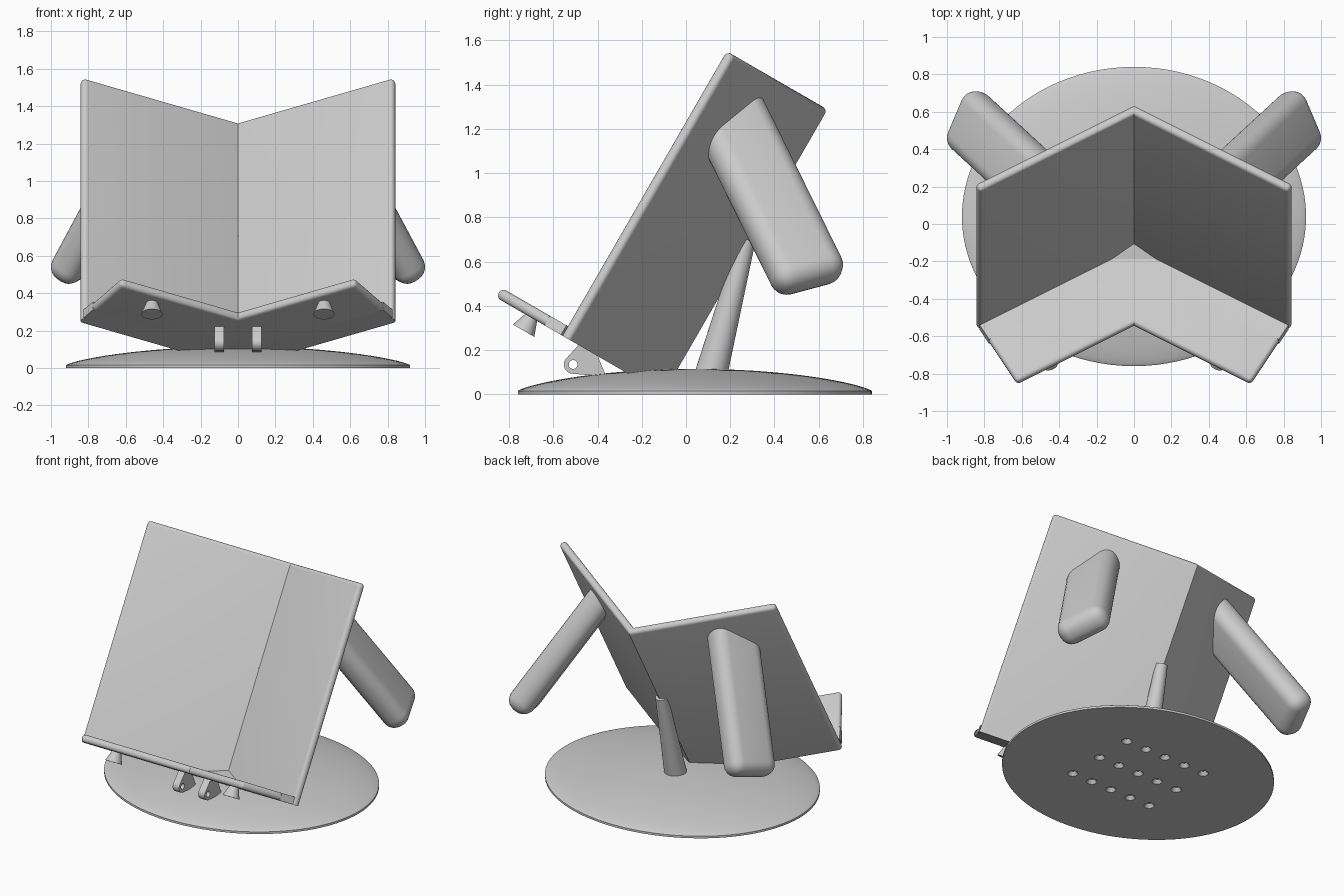
import bpy, bmesh, math
from mathutils import Vector, Matrix

if "Cube" in bpy.data.objects:
    bpy.data.objects.remove(bpy.data.objects["Cube"], do_unlink=True)

grey = bpy.data.materials.new("plain_grey")
grey.use_nodes = True
COLOUR = (0.6, 0.6, 0.6, 1)
grey.diffuse_color = COLOUR
grey.node_tree.nodes["Principled BSDF"].inputs["Base Color"].default_value = COLOUR

# Reading frame: leans back 30 degrees; columns are across, backwards, upwards
LEAN = Matrix.Rotation(math.radians(-30), 3, 'X')
S, C = 0.5, math.sqrt(3) / 2
SPINE = -0.09          # rear of the spine, measured backwards
HALF = 0.85            # half width at the rear corners
LOW, FLOOR, TOP = -0.05, 0.0, 1.435
THICK = 0.05


def activate(obj):
    bpy.ops.object.select_all(action='DESELECT')
    obj.select_set(True)
    bpy.context.view_layer.objects.active = obj


def finish(obj, mirror=False, smooth=True):
    obj.data.materials.append(grey)
    activate(obj)
    if mirror:
        obj.modifiers.new("mirror", 'MIRROR')
        bpy.ops.object.modifier_apply(modifier="mirror")
    if smooth:
        bpy.ops.object.shade_smooth_by_angle(angle=math.radians(35))
    return obj


def from_bmesh(name, bm):
    bmesh.ops.recalc_face_normals(bm, faces=bm.faces)
    mesh = bpy.data.meshes.new(name)
    bm.to_mesh(mesh)
    bm.free()
    obj = bpy.data.objects.new(name, mesh)
    bpy.context.collection.objects.link(obj)
    return obj


def cone(bm, start, end, r1, r2, segments=32):
    """Tapered cylinder between two points."""
    start, end = Vector(start), Vector(end)
    axis = end - start
    mat = Matrix.Translation((start + end) / 2) @ axis.to_track_quat('Z', 'Y').to_matrix().to_4x4()
    bmesh.ops.create_cone(bm, cap_ends=True, segments=segments, radius1=r1,
                          radius2=r2, depth=axis.length, matrix=mat)


def folded_panel(name, near, far, low, high, rounded):
    """Mirrored V-shaped slab; near and far are distances in front of the rear face."""
    bm = bmesh.new()

    def corner(depth, outer, up):
        if outer:
            return Vector((HALF - depth * S, SPINE - HALF * S / C - depth * C, up))
        return Vector((0, SPINE - depth / C, up))

    plan = [(near, 0), (near, 1), (far, 1), (far, 0)]
    rings = [[bm.verts.new(corner(d, o, u)) for d, o in plan] for u in (low, high)]
    bm.faces.new(rings[0])
    bm.faces.new(rings[1])
    for i in range(1, 4):
        bm.faces.new((rings[0][i - 1], rings[0][i], rings[1][i], rings[1][i - 1]))
    tags = {}
    for u, ring in zip(("low", "high"), rings):
        for vert, (d, o) in zip(ring, plan):
            tags[vert] = {u, "far" if d == far else "near", "outer" if o else "inner"}
    edges = [e for e in bm.edges if rounded(tags[e.verts[0]] & tags[e.verts[1]])]
    if edges:
        bmesh.ops.bevel(bm, geom=edges, offset=0.022, segments=4, profile=0.5, affect='EDGES')
    bmesh.ops.transform(bm, matrix=LEAN.to_4x4(), verts=bm.verts)
    finish(from_bmesh(name, bm), mirror=True)


# Folded back rest and the ledge in front of it
folded_panel("back_rest", 0, THICK, LOW, TOP,
             lambda t: "inner" not in t and "low" not in t)
folded_panel("ledge_root", THICK, 0.15, LOW, FLOOR, lambda t: False)
folded_panel("ledge_lip", 0.15, 0.45, LOW, FLOOR,
             lambda t: "inner" not in t and "near" not in t)

# Side handles: rounded bars whose inner ends are trimmed to the back rest
normal = LEAN @ Vector((S, C, 0))
direction = (C * normal - S * (LEAN @ Vector((0, 0, 1)))).normalized()
wide = Vector((-0.379, 0.894, 0.238))
wide = (wide - wide.dot(direction) * direction).normalized()
thin = direction.cross(wide)
RADIUS = 0.08
tip = Vector((0.876, 0.543, 0.558)) + direction * RADIUS
length = 0.9
bm = bmesh.new()
bmesh.ops.create_cube(bm, size=1)
for v in bm.verts:
    v.co = Vector((v.co.x * 0.35, v.co.y * 0.18, (v.co.z - 0.5) * length))
bmesh.ops.bevel(bm, geom=[e for e in bm.edges if max(v.co.z for v in e.verts) > -0.5],
                offset=RADIUS, segments=6, profile=0.5, affect='EDGES')
plane = normal.dot(LEAN @ Vector((0, SPINE, 0))) - THICK / 2
for v in bm.verts:
    inner_end = v.co.z < -length / 2
    v.co = tip + wide * v.co.x + thin * v.co.y + direction * v.co.z
    if inner_end:
        v.co += direction * (plane - normal.dot(v.co)) / normal.dot(direction)
finish(from_bmesh("side_handles", bm), mirror=True)

# Small flared cups under the ledge
bm = bmesh.new()
cone(bm, LEAN @ Vector((0.46, -0.78, LOW + 0.01)), LEAN @ Vector((0.46, -0.78, -0.118)),
     0.028, 0.056)
finish(from_bmesh("ledge_cups", bm), mirror=True)

# Hinge lugs with a pin hole
hub = Vector((-0.51, 0.135))
curve = bpy.data.curves.new("hinge_lugs", 'CURVE')
curve.dimensions = '2D'
curve.fill_mode = 'BOTH'
curve.extrude = 0.025


def arc(radius, first, last, steps):
    return [hub + radius * Vector((math.cos(a), math.sin(a))) for a in
            (math.radians(first + (last - first) * i / steps) for i in range(steps + 1))]


outline = arc(0.042, 130, 270, 14) + [Vector(p) for p in ((-0.36, 0.08), (-0.41, 0.2), (-0.48, 0.23))]
for points in (outline, arc(0.02, 0, 345, 23)):
    spline = curve.splines.new('POLY')
    spline.points.add(len(points) - 1)
    spline.use_cyclic_u = True
    for target, p in zip(spline.points, points):
        target.co = (p.x, p.y, 0, 1)
lugs = bpy.data.objects.new("hinge_lugs", curve)
bpy.context.collection.objects.link(lugs)
activate(lugs)
bpy.ops.object.convert(target='MESH')
lugs = bpy.context.view_layer.objects.active
# Stand the profile up in the side plane
lugs.data.transform(Matrix(((0, 0, 1, 0.1), (1, 0, 0, 0), (0, 1, 0, 0), (0, 0, 0, 1))))
finish(lugs, mirror=True)

# Leaning post behind the spine
bm = bmesh.new()
cone(bm, (0, 0.105, 0.06), (0, 0.275, 0.7), 0.075, 0.04)
finish(from_bmesh("support_post", bm))

# Domed oval base
bm = bmesh.new()
steps = 20
profile = [(0, 0), (1, 0)]
for i in range(steps + 1):
    a = math.pi / 2 * i / steps
    profile.append((math.cos(a) if i < steps else 0, 0.015 + 0.1 * math.sin(a) ** 1.5))
verts = [bm.verts.new((r, 0, z)) for r, z in profile]
edges = [bm.edges.new(pair) for pair in zip(verts, verts[1:])]
bmesh.ops.spin(bm, geom=verts + edges, cent=(0, 0, 0), axis=(0, 0, 1),
               angle=math.tau, steps=96, use_duplicate=False)
bmesh.ops.remove_doubles(bm, verts=bm.verts, dist=0.0002)
bottom = [f for f in bm.faces if all(v.co.z < 0.001 for v in f.verts)]
bmesh.ops.dissolve_faces(bm, faces=bottom)
for v in bm.verts:
    v.co = Vector((v.co.x * 0.92, v.co.y * 0.8 + 0.04, v.co.z))
base = from_bmesh("base", bm)

# Countersunk recesses in the underside
bm = bmesh.new()
for i in range(-2, 3):
    for j in range(-1, 2):
        x, y = 0.16 * i, 0.04 + 0.27 * j
        cone(bm, (x, y, -0.005), (x, y, 0.025), 0.038, 0.016, 20)
cutter = from_bmesh("recess_cutter", bm)
cutter.hide_render = True
cut = base.modifiers.new("recesses", 'BOOLEAN')
cut.operation = 'DIFFERENCE'
cut.solver = 'EXACT'
cut.object = cutter
activate(base)
bpy.ops.object.modifier_apply(modifier="recesses")
bpy.data.objects.remove(cutter, do_unlink=True)
finish(base)
